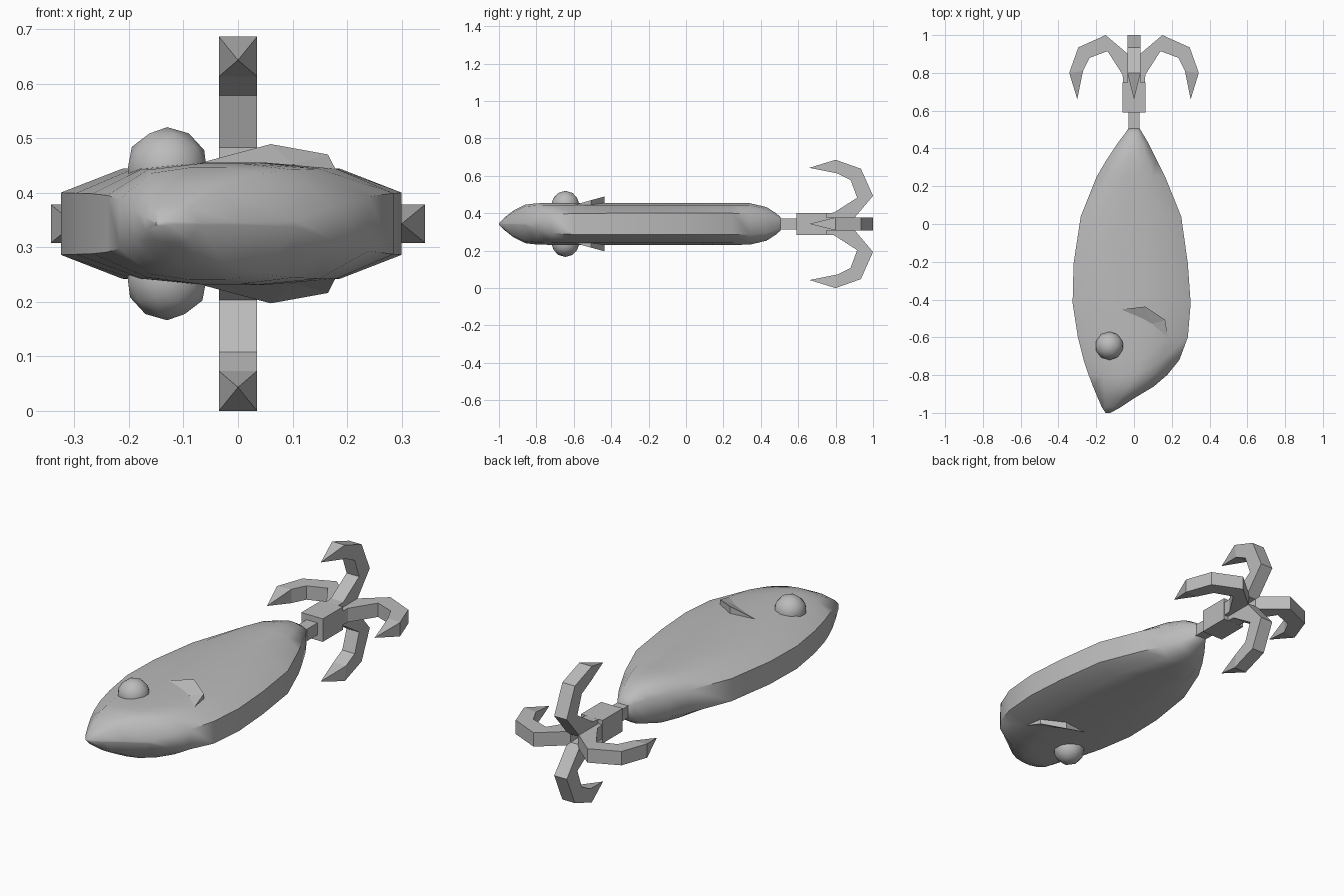
import bpy, bmesh, math
from mathutils import Vector

if "Cube" in bpy.data.objects:
    bpy.data.objects.remove(bpy.data.objects["Cube"])

ZC = 0.343  # height of the centre plane

grey = bpy.data.materials.new("grey")
grey.diffuse_color = (0.5, 0.5, 0.5, 1)
grey.use_nodes = True
grey.node_tree.nodes["Principled BSDF"].inputs["Base Color"].default_value = grey.diffuse_color


def make(name, verts, faces, smooth=None):
    me = bpy.data.meshes.new(name)
    me.from_pydata(verts, [], faces)
    bm = bmesh.new()
    bm.from_mesh(me)
    bmesh.ops.remove_doubles(bm, verts=bm.verts, dist=0.0005)
    bmesh.ops.recalc_face_normals(bm, faces=bm.faces)
    bm.to_mesh(me)
    bm.free()
    me.materials.append(grey)
    ob = bpy.data.objects.new(name, me)
    bpy.context.collection.objects.link(ob)
    if smooth:
        bpy.ops.object.select_all(action='DESELECT')
        ob.select_set(True)
        bpy.context.view_layer.objects.active = ob
        bpy.ops.object.shade_smooth_by_angle(angle=math.radians(smooth))
    return ob


def loft(rings):
    n = len(rings[0])
    verts = [p for r in rings for p in r]
    faces = [(i * n + j, i * n + (j + 1) % n, (i + 1) * n + (j + 1) % n, (i + 1) * n + j)
             for i in range(len(rings) - 1) for j in range(n)]
    faces += [tuple(range(n)), tuple(range(len(verts) - n, len(verts)))]
    return verts, faces


def box(name, x, y0, y1, z):
    rings = [[(sx * x, y, ZC + sz * z) for sx, sz in ((-1, -1), (1, -1), (1, 1), (-1, 1))]
             for y in (y0, y1)]
    return make(name, *loft(rings))


# Body: y, left x, right x, half height, half height of left and right walls
sections = [
    (-1.00, -0.150, -0.125, 0.004, 0.002, 0.002),
    (-0.97, -0.170, -0.070, 0.034, 0.012, 0.002),
    (-0.92, -0.192, 0.005, 0.073, 0.030, 0.002),
    (-0.86, -0.217, 0.105, 0.103, 0.045, 0.006),
    (-0.80, -0.240, 0.175, 0.110, 0.052, 0.030),
    (-0.72, -0.267, 0.240, 0.112, 0.055, 0.050),
    (-0.60, -0.297, 0.285, 0.112, 0.056, 0.056),
    (-0.42, -0.325, 0.300, 0.112, 0.057, 0.057),
    (-0.21, -0.320, 0.285, 0.112, 0.057, 0.057),
    (0.04, -0.282, 0.250, 0.112, 0.057, 0.057),
    (0.25, -0.198, 0.165, 0.112, 0.057, 0.057),
    (0.34, -0.145, 0.120, 0.111, 0.056, 0.056),
    (0.43, -0.085, 0.075, 0.090, 0.048, 0.048),
    (0.48, -0.047, 0.045, 0.058, 0.036, 0.036),
    (0.505, -0.030, 0.030, 0.036, 0.026, 0.026),
]
rings = []
for y, l, r, h, sl, sr in sections:
    top = [(-1, sl), (-0.64, max(0.9 * h, sl)), (-0.2, h), (0.2, h),
           (0.64, max(0.9 * h, sr)), (1, sr)]
    c, w = (l + r) / 2, (r - l) / 2
    rings.append([(c + f * w, y, ZC + z) for f, z in top] +
                 [(c + f * w, y, ZC - z) for f, z in reversed(top)])
make("body", *loft(rings), smooth=50)

# Tail stalk and hook block
box("tail_stalk", 0.03, 0.49, 0.61, 0.03)
box("hook_block", 0.06, 0.59, 0.75, 0.058)

# Four hooks around the tail: (radius, y) of inner and outer edge
inner = [(0.055, 0.70), (0.06, 0.79), (0.14, 0.915), (0.235, 0.88), (0.27, 0.81)]
outer = [(0.0, 0.70), (0.02, 0.89), (0.15, 1.0), (0.295, 0.935), (0.343, 0.80)]
tip = (0.30, 0.66)
for k in range(4):
    a = k * math.pi / 2
    ca, sa = math.cos(a), math.sin(a)

    def place(p, side):
        r, y = p
        return (r * ca - side * sa, y, ZC + r * sa + side * ca)

    hook = [[place(i, -0.035), place(o, -0.035), place(o, 0.035), place(i, 0.035)]
            for i, o in zip(inner, outer)]
    hook.append([place(tip, 0)] * 4)
    verts, faces = loft(hook)
    make(f"hook_{k + 1}", verts, faces[:-1])

# Eyes and gill covers on both faces of the body
gill_rim = [(-0.09, -0.455, 0.106), (0.06, -0.437, 0.146),
            (0.165, -0.507, 0.127), (0.185, -0.645, 0.088)]
gill_inner = (0.10, -0.53, 0.109)
for side, label in ((1, "upper"), (-1, "lower")):
    bm = bmesh.new()
    bmesh.ops.create_icosphere(bm, subdivisions=2, radius=0.076)
    verts = [v.co + Vector((-0.13, -0.645, ZC + side * 0.101)) for v in bm.verts]
    faces = [tuple(v.index for v in f.verts) for f in bm.faces]
    bm.free()
    make(f"{label}_eye", verts, faces, smooth=50)

    pts = gill_rim + [gill_inner]
    verts = [(x, y, ZC + side * z) for x, y, z in pts]
    verts += [(x, y, ZC + side * 0.07) for x, y, z in pts]
    faces = [(0, 1, 4), (1, 2, 4), (2, 3, 4), (5, 6, 9), (6, 7, 9), (7, 8, 9)]
    faces += [(i, (i + 1) % 5, (i + 1) % 5 + 5, i + 5) for i in range(5)]
    make(f"{label}_gill", verts, faces)
